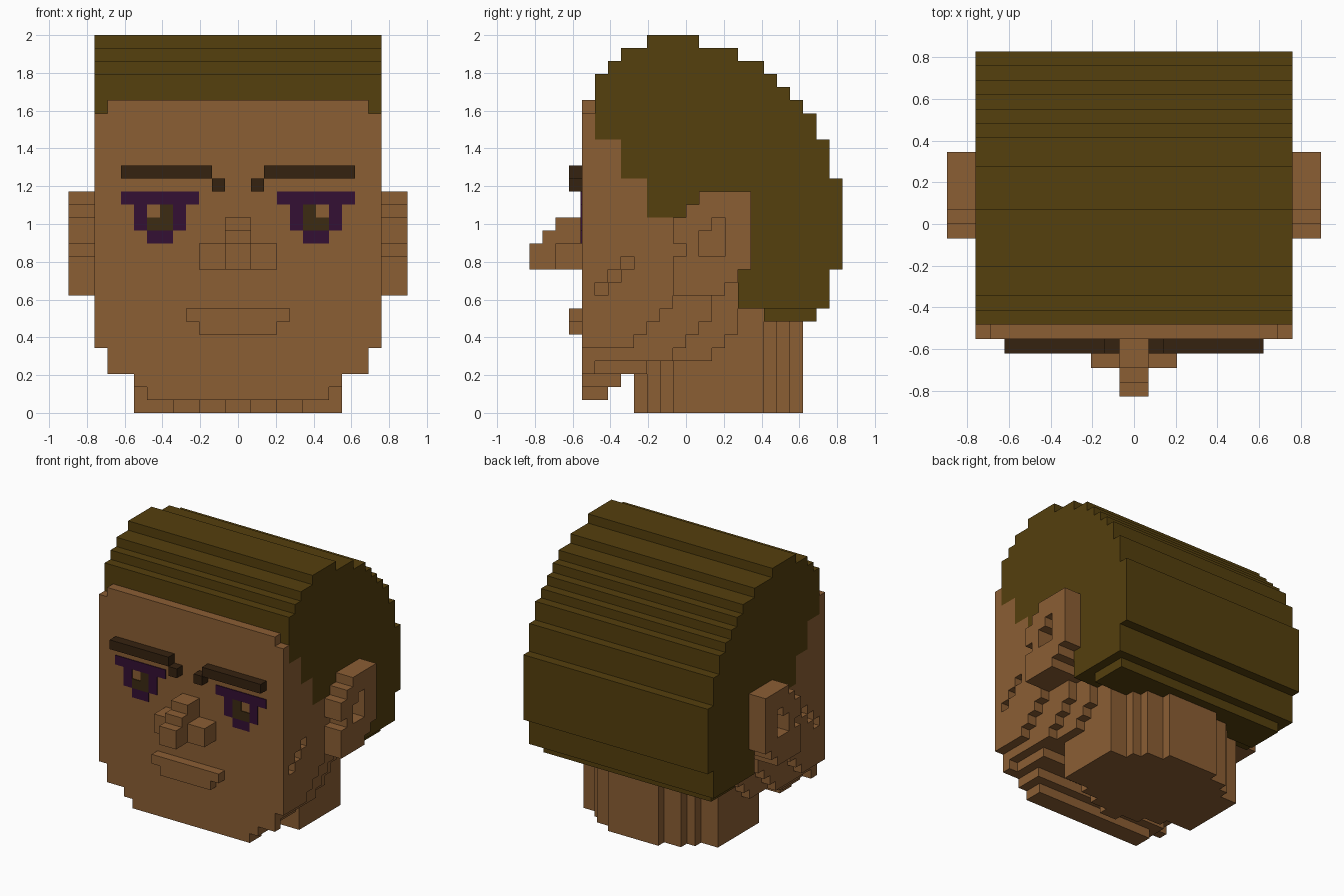
import bpy
import bmesh

U = 2 / 29  # edge length of one block; all positions below count blocks

cube = bpy.data.objects.get("Cube")
if cube:
    bpy.data.objects.remove(cube, do_unlink=True)


def material(name, rgb):
    m = bpy.data.materials.new(name)
    m.use_nodes = True
    m.diffuse_color = (*rgb, 1)
    m.node_tree.nodes["Principled BSDF"].inputs["Base Color"].default_value = (*rgb, 1)
    return m


SKIN = material("brown skin", (0.258, 0.112, 0.034))
HAIR = material("olive brown hair", (0.089, 0.05, 0.004))
BROW = material("dark brown brow", (0.036, 0.016, 0.005))
LINER = material("dark purple", (0.033, 0.005, 0.033))
IRIS = material("brown iris", (0.045, 0.024, 0.006))


def prism(name, points, low, high, mat, axis="x"):
    """Extrude an outline along an axis: (y, z) along x, or (x, y) along z."""
    def place(p, d):
        return (d * U, p[0] * U, p[1] * U) if axis == "x" else (p[0] * U, p[1] * U, d * U)
    bm = bmesh.new()
    face = bm.faces.new([bm.verts.new(place(p, low)) for p in points])
    ext = bmesh.ops.extrude_face_region(bm, geom=[face])
    top = [v for v in ext["geom"] if isinstance(v, bmesh.types.BMVert)]
    shift = (high - low) * U
    bmesh.ops.translate(bm, verts=top, vec=(shift, 0, 0) if axis == "x" else (0, 0, shift))
    bmesh.ops.recalc_face_normals(bm, faces=bm.faces)
    mesh = bpy.data.meshes.new(name)
    bm.to_mesh(mesh)
    bm.free()
    mesh.materials.append(mat)
    obj = bpy.data.objects.new(name, mesh)
    bpy.context.collection.objects.link(obj)
    return obj


def box(name, x, y, z, mat):
    return prism(name, [(y[0], z[0]), (y[1], z[0]), (y[1], z[1]), (y[0], z[1])], x[0], x[1], mat)


def cut(obj, x, y, z):
    """Carve a block out of an object."""
    cutter = box("cutter", x, y, z, SKIN)
    cutter.hide_render = True
    mod = obj.modifiers.new("cut", "BOOLEAN")
    mod.operation = "DIFFERENCE"
    mod.solver = "EXACT"
    mod.object = cutter
    bpy.context.view_layer.objects.active = obj
    bpy.ops.object.modifier_apply(modifier=mod.name)
    bpy.data.objects.remove(cutter, do_unlink=True)


def span(side, a, b):
    return sorted((side * a, side * b))


def stairs(start, moves):
    """Stepped outline from alternating horizontal and vertical positions."""
    h, v = start
    points = [(h, v)]
    for i, m in enumerate(moves):
        h, v = (m, v) if i % 2 == 0 else (h, m)
        points.append((h, v))
    return points


# Hair cap: the lower edge is shared by the hair and the head
hairline = stairs((4, 10), [4, 11, 5, 17, 1, 16, 0, 15, -3, 18, -5, 21, -7, 23])[1:]
crown = stairs((-7, 26), [-6, 27, -5, 28, -3, 29, 1, 28, 4, 27, 6, 26, 7, 25, 8, 24,
                          9, 23, 10, 21, 11, 18, 12, 11, 11, 8, 10, 8, 4])[:-2]
prism("hair", hairline + crown + [(4, 8)], -11, 11, HAIR)
box("hair_nape", (-10, 10), (6, 10), (7, 8), HAIR)

# Head: layers whose jaw edges climb towards the ears
jaw = stairs((-8, 5), [-4, 6, -3, 7, -2, 8, -1, 9, 3, 10])
head = prism("head", jaw + hairline + [(-8, 23)], -11, 11, SKIN)
box("forehead_top", (-10, 10), (-8, -7), (23, 24), SKIN)
prism("jaw_middle", stairs((-8, 3), [-7, 4, -1, 5, 0, 6, 1, 7, 2, 14, -8]), -10, 10, SKIN)
prism("jaw_inner", stairs((-7, 3), [-3, 4, 2, 5, 3, 6, 4, 12, -7]), -9, 9, SKIN)
box("chin_upper", (-8, 8), (-8, -5), (2, 4), SKIN)
box("chin_lower", (-7, 7), (-8, -6), (1, 2), SKIN)

# Neck with stepped corners
half = [(1, -4), (1, -3), (3, -3), (3, -2), (5, -2), (5, -1), (8, -1),
        (8, 6), (6, 6), (6, 7), (5, 7), (5, 8), (3, 8), (3, 9)]
prism("neck", half + [(-x, y) for x, y in reversed(half)], 0, 9, SKIN, "z")

# Nose and mouth
prism("nose_bridge", stairs((-8, 11), [-12, 13, -11, 14, -10, 15, -8]), -1, 1, SKIN)
box("upper_lip", (-4, 4), (-9, -8), (7, 8), SKIN)
box("lower_lip", (-3, 3), (-9, -8), (6, 7), SKIN)

ear_outline = stairs((-1, 9), [3, 10, 4, 11, 5, 17, 1, 16, 0, 15, -1, 13, 0, 12, -1])
PLATE = (-8.08, -8)

for side, label in ((1, "left"), (-1, "right")):
    # Ear with hollow
    ear = prism(label + "_ear", ear_outline, *span(side, 11, 13), SKIN)
    for y, z in (((1, 3), (12, 14)), ((2, 3), (13.5, 15))):
        cut(ear, span(side, 11.1, 14), y, z)
    # Diagonal cheek dents
    for i in range(3):
        cut(head, span(side, 10, 12), (i - 7, i - 6), (i + 9, i + 10))
    box(label + "_nostril", span(side, 1, 3), (-10, -8), (11, 13), SKIN)
    # Brow
    box(label + "_brow", span(side, 2, 9), (-9, -8), (18, 19), BROW)
    box(label + "_brow_end", span(side, 1, 2), (-9, -8), (17, 18), BROW)
    # Eye plates: lid line, sides, lower lid and iris around a gap
    box(label + "_lid", span(side, 3, 9), PLATE, (16, 17), LINER)
    box(label + "_eye_outer", span(side, 7, 8), PLATE, (14, 16), LINER)
    box(label + "_eye_inner", span(side, 4, 5), PLATE, (14, 16), LINER)
    box(label + "_eye_lower", span(side, 5, 7), PLATE, (13, 14), LINER)
    box(label + "_iris_side", span(side, 5, 6), PLATE, (14, 16), IRIS)
    box(label + "_iris_base", span(side, 6, 7), PLATE, (14, 15), IRIS)
